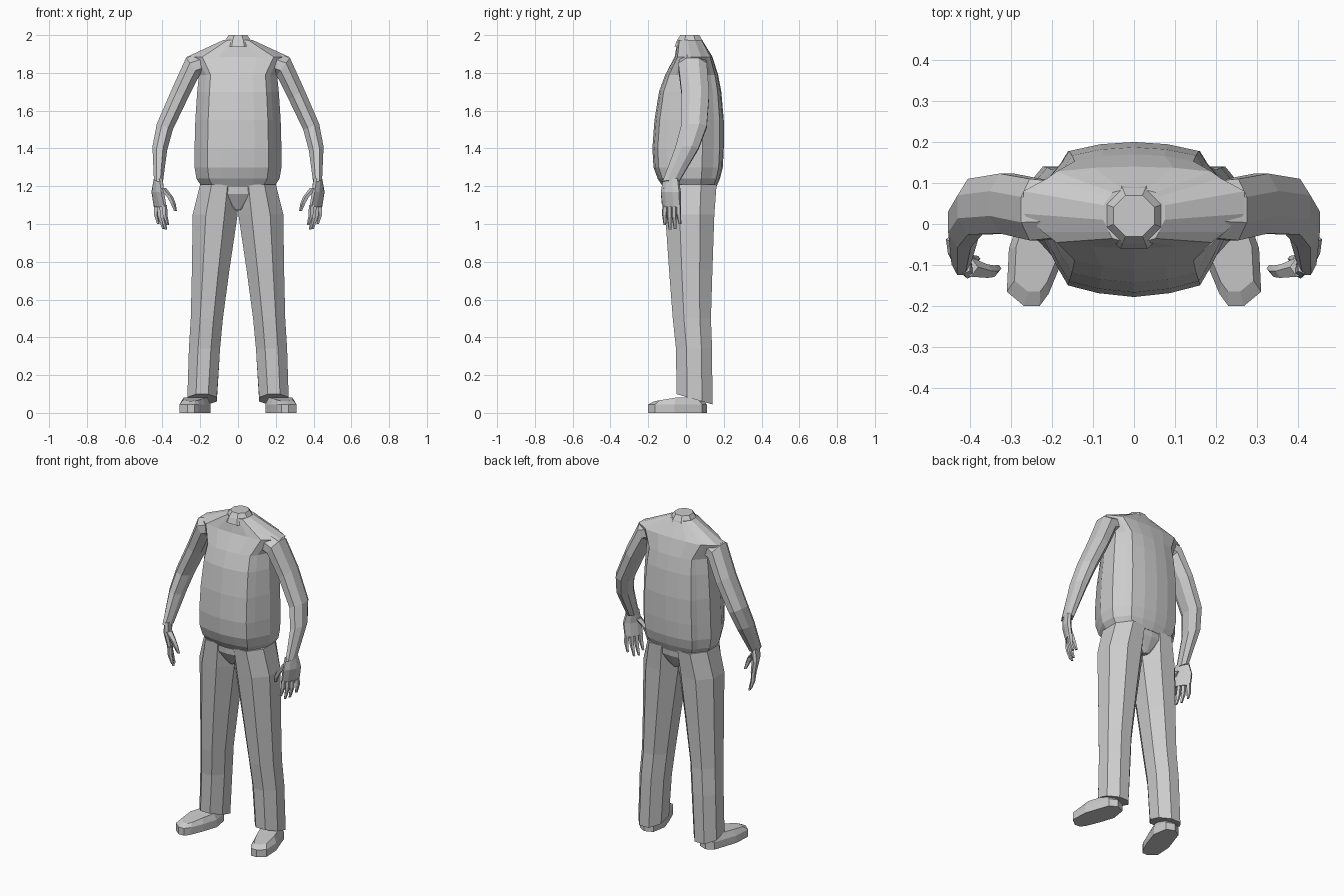
import bpy, bmesh, math
from mathutils import Vector as V

if "Cube" in bpy.data.objects:
    bpy.data.objects.remove(bpy.data.objects["Cube"])

grey = bpy.data.materials.new("plain grey")
grey.diffuse_color = (0.6, 0.6, 0.6, 1)
grey.use_nodes = True
grey.node_tree.nodes["Principled BSDF"].inputs["Base Color"].default_value = grey.diffuse_color


def loft(name, groups, mirror=False):
    """Skin each group of equal-sized rings, with flat caps at both ends."""
    bm = bmesh.new()
    for rings in groups:
        vr = [[bm.verts.new(p) for p in r] for r in rings]
        n = len(vr[0])
        for a, b in zip(vr, vr[1:]):
            for i in range(n):
                j = (i + 1) % n
                bm.faces.new((a[i], a[j], b[j], b[i]))
        bm.faces.new(vr[0])
        bm.faces.new(vr[-1])
    bmesh.ops.recalc_face_normals(bm, faces=bm.faces)
    me = bpy.data.meshes.new(name)
    bm.to_mesh(me)
    bm.free()
    me.materials.append(grey)
    ob = bpy.data.objects.new(name, me)
    bpy.context.collection.objects.link(ob)
    if mirror:
        ob.modifiers.new("mirror", 'MIRROR')
    return ob


def ring(c, u, v, n=8):
    """Polygon around c whose flat sides touch the tips of u and v."""
    c, u, v = V(c), V(u), V(v)
    k = 1 / math.cos(math.pi / n)
    return [c + k * (u * math.cos(a) + v * math.sin(a))
            for a in (2 * math.pi * (i + 0.5) / n for i in range(n))]


# half cross-section of the body, front to back
HALF = [(0, -1), (.38, -.95), (.7, -.85), (.82, -.6), (1, -.15),
        (1, .4), (.78, .72), (.7, .88), (.36, .97), (0, 1)]
SECTION = HALF + [(-x, y) for x, y in HALF[-2:0:-1]]


def body_ring(z, w, front, back):
    m, h = (front + back) / 2, (back - front) / 2
    return [V((x * w, m + y * h, z)) for x, y in SECTION]


# torso with overhanging shirt hem
loft("torso", [[body_ring(*r) for r in (
    (1.195, .19, -.12, .16), (1.24, .22, -.15, .18), (1.30, .23, -.172, .195),
    (1.40, .23, -.178, .20), (1.55, .226, -.167, .20), (1.70, .216, -.143, .187),
    (1.79, .207, -.11, .17), (1.885, .27, -.06, .14), (1.975, .075, -.045, .085))]])

# neck stump
loft("neck", [[ring((0, .02, z), (r, 0, 0), (0, r, 0))
               for z, r in ((1.94, .08), (1.972, .068), (2.0, .05))]])

# pelvis, tapering to the crotch
loft("pelvis", [[body_ring(*r) for r in (
    (1.22, .19, -.12, .16), (1.16, .16, -.118, .155), (1.075, .02, -.07, .11))]])

# trouser legs: height, inner x, outer x, front y, back y, hem tilt
loft("trouser_leg", [[
    ring(((a + b) / 2, (f + k) / 2, z), ((b - a) / 2, 0, 0), (0, (k - f) / 2, -t))
    for z, a, b, f, k, t in (
        (.072, .112, .268, -.05, .14, .027), (.34, .095, .26, -.053, .138, 0),
        (.50, .08, .25, -.07, .132, 0), (.76, .045, .244, -.09, .14, 0),
        (1.05, .002, .24, -.11, .15, 0), (1.21, -.005, .2, -.12, .162, 0))]], True)

# shoes: sole outline raised to a sloping top
SOLE = [(.23, -.2), (.268, -.2), (.31, -.165), (.305, -.06), (.255, .085),
        (.21, .11), (.16, .09), (.145, 0), (.175, -.09), (.208, -.17)]


def shoe_ring(s, height):
    return [V((.225 + (x - .225) * s, -.04 + (y + .04) * s, height(y)))
            for x, y in SOLE]


loft("shoe", [[shoe_ring(1, lambda y: 0), shoe_ring(1, lambda y: .045),
               shoe_ring(.78, lambda y: .082 + .13 * min(0, y + .05))]], True)

# arms: outer (x, z), inner (x, z), centre y, half depth
loft("arm", [[
    ring(((xo + xi) / 2, y, (zo + zi) / 2), ((xo - xi) / 2, 0, (zo - zi) / 2), (0, h, 0))
    for xo, zo, xi, zi, y, h in (
        (.22, 1.90, .16, 1.80, .035, .07), (.275, 1.88, .205, 1.785, .035, .075),
        (.352, 1.71, .268, 1.66, .05, .073), (.43, 1.53, .345, 1.50, .042, .068),
        (.453, 1.41, .375, 1.39, .005, .062), (.445, 1.23, .398, 1.22, -.08, .044))]], True)

# hands: palm, four fingers and a thumb
palm = [((.422, -.08, 1.24), (-.014, -.038, 0), (.018, -.008, 0)),
        ((.425, -.08, 1.17), (-.026, -.048, 0), (.018, -.012, 0)),
        ((.412, -.076, 1.09), (-.028, -.045, 0), (.014, -.009, 0))]


def digit(points, radii):
    return [ring(p, (r, 0, 0), (0, r, 0), 5) for p, r in zip(points, radii)]


digits = []
for t, tip in ((.78, (.372, -.112, .995)), (.26, (.382, -.085, .97)),
               (-.26, (.395, -.057, .973)), (-.78, (.422, -.032, 1.0))):
    base = V(palm[2][0]) + V(palm[2][1]) * t + V((0, 0, .01))
    mid = base.lerp(V(tip), .5) + V((.006, -.002, 0))
    digits.append(digit((base, mid, tip), (.012, .011, .006)))
digits.append(digit(((.405, -.105, 1.19), (.362, -.115, 1.145), (.345, -.115, 1.11),
                     (.332, -.108, 1.07)), (.02, .014, .012, .007)))
loft("hand", [[ring(*p) for p in palm]] + digits, True)
